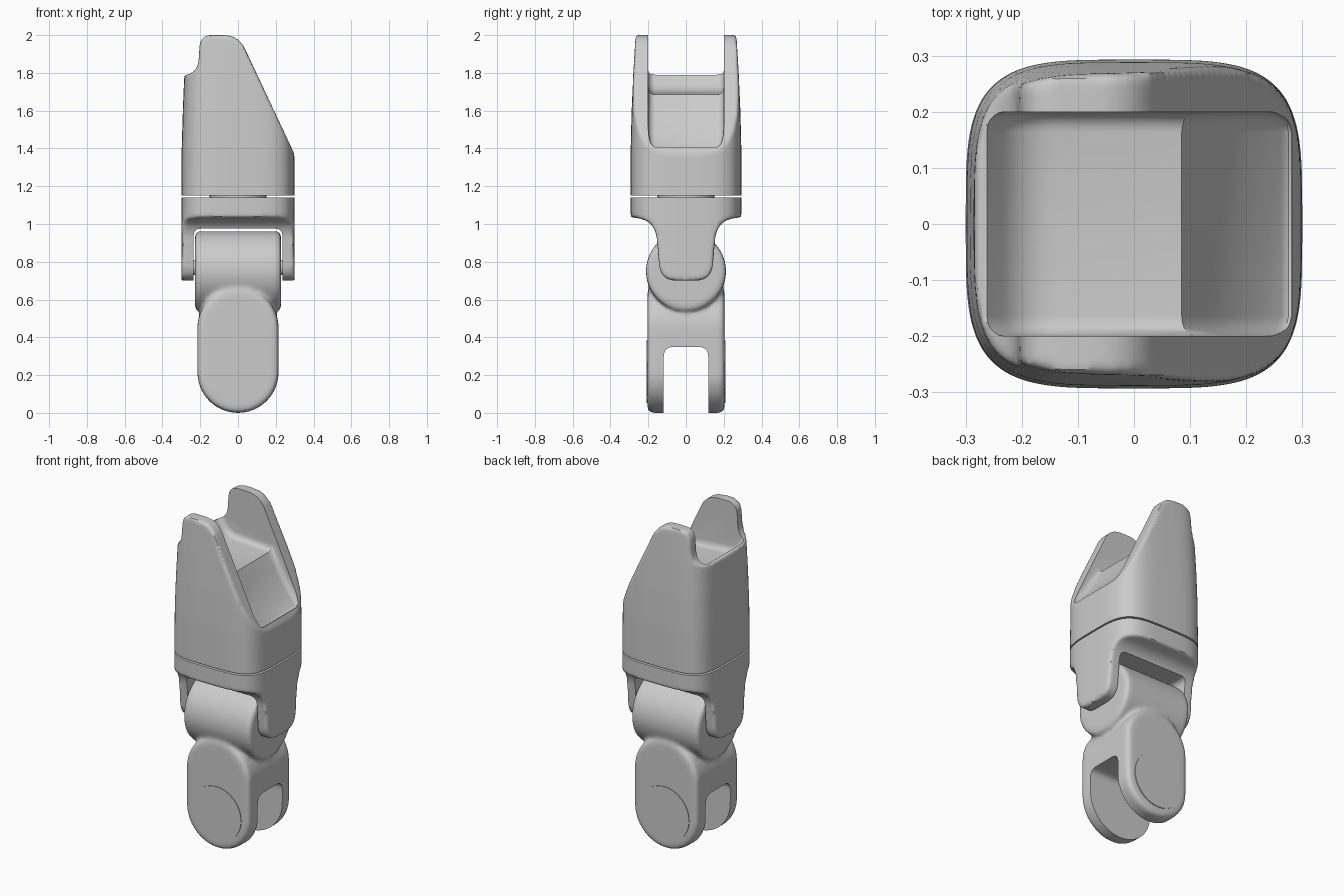
import bpy, bmesh
from math import cos, sin, pi, radians
from mathutils import Vector

if "Cube" in bpy.data.objects:
    bpy.data.objects.remove(bpy.data.objects["Cube"])

grey = bpy.data.materials.new("plain_grey")
grey.use_nodes = True
grey.diffuse_color = (0.6, 0.6, 0.6, 1)
grey.node_tree.nodes["Principled BSDF"].inputs["Base Color"].default_value = (0.6, 0.6, 0.6, 1)


def finish(name, bm):
    bmesh.ops.recalc_face_normals(bm, faces=bm.faces)
    me = bpy.data.meshes.new(name)
    bm.to_mesh(me)
    bm.free()
    me.materials.append(grey)
    ob = bpy.data.objects.new(name, me)
    bpy.context.collection.objects.link(ob)
    return ob


def rounded(points, steps=8):
    """Polygon from (a, b, corner size) with softened corners."""
    out = []
    for i, p in enumerate(points):
        c = Vector(p[:2])
        if len(p) < 3:
            out.append(c)
            continue
        a = c + (Vector(points[i - 1][:2]) - c).normalized() * p[2]
        b = c + (Vector(points[(i + 1) % len(points)][:2]) - c).normalized() * p[2]
        for k in range(steps + 1):
            t = k / steps
            out.append(a * (1 - t) ** 2 + c * 2 * t * (1 - t) + b * t * t)
    return out


def prism(name, outline, axis, half, centre=0):
    """Extrude an outline symmetrically along an axis."""
    bm = bmesh.new()
    rings = []
    for d in (centre - half, centre + half):
        place = {"x": lambda p: (d, p[0], p[1]), "y": lambda p: (p[0], d, p[1]),
                 "z": lambda p: (p[0], p[1], d)}[axis]
        rings.append([bm.verts.new(place(p)) for p in outline])
        bm.faces.new(rings[-1])
    n = len(outline)
    for i in range(n):
        j = (i + 1) % n
        bm.faces.new((rings[0][i], rings[0][j], rings[1][j], rings[1][i]))
    return finish(name, bm)


def column(name, levels, n=96):
    """Loft soft-square rings given as (z, half x, half y)."""
    bm = bmesh.new()
    soft = lambda v: (1 if v > 0 else -1) * abs(v) ** 0.5
    angles = [2 * pi * i / n for i in range(n)]
    rings = [[bm.verts.new((rx * soft(cos(a)), ry * soft(sin(a)), z)) for a in angles]
             for z, rx, ry in levels]
    for lo, hi in zip(rings, rings[1:]):
        for i in range(n):
            j = (i + 1) % n
            bm.faces.new((lo[i], lo[j], hi[j], hi[i]))
    bm.faces.new(rings[0])
    bm.faces.new(rings[-1])
    return finish(name, bm)


def circle(a, b, r, n=64):
    return [(a + r * cos(2 * pi * i / n), b + r * sin(2 * pi * i / n)) for i in range(n)]


def bake(ob):
    dg = bpy.context.evaluated_depsgraph_get()
    me = bpy.data.meshes.new_from_object(ob.evaluated_get(dg))
    ob.modifiers.clear()
    ob.data = me


def combine(ob, other, op):
    m = ob.modifiers.new(op, "BOOLEAN")
    m.operation, m.object, m.solver = op, other, "EXACT"
    bake(ob)
    bpy.data.objects.remove(other)


def bevel(ob, width, limit=60):
    m = ob.modifiers.new("bevel", "BEVEL")
    m.width, m.segments, m.angle_limit = width, 5, radians(limit)
    m.limit_method = "ANGLE"
    bake(ob)


def soften(ob, size, rounds):
    """Fillet every edge, inner and outer."""
    m = ob.modifiers.new("remesh", "REMESH")
    m.mode, m.voxel_size = "VOXEL", size
    s = ob.modifiers.new("smooth", "SMOOTH")
    s.factor, s.iterations = 0.5, rounds
    bake(ob)


def shade(ob, angle=35):
    bpy.ops.object.select_all(action="DESELECT")
    ob.select_set(True)
    bpy.context.view_layer.objects.active = ob
    bpy.ops.object.shade_smooth_by_angle(angle=radians(angle))


def box(name, z0, z1):
    return prism(name, [(-1, -1), (1, -1), (1, 1), (-1, 1)], "z", (z1 - z0) / 2, (z0 + z1) / 2)


# Upper cup: tapered column trimmed by its front outline
cup = column("upper_cup", [(1.05, .3, .293), (1.4, .298, .293), (1.6, .292, .288),
                           (1.8, .284, .279), (2.05, .272, .264)])
outline = rounded([(-.5, .9), (.52, .9), (.003, 2.0, .08), (-.2, 2.0, .06),
                   (-.213, 1.79, .08), (-.5, 1.785)])
combine(cup, prism("cup_outline", outline, "y", .5), "INTERSECT")
soften(cup, .01, 6)
combine(cup, box("cup_trim", .8, 1.15), "DIFFERENCE")

# Seat hollow between the two prongs
hollow = prism("hollow", rounded([(-.5, 2.4), (-.5, 1.79), (-.262, 1.79), (-.2, 1.70, .06),
                                  (.085, 1.685), (.17, 1.525, .08), (.285, 1.385), (.285, 2.4)]),
               "y", .2)
bevel(hollow, .045)
combine(cup, hollow, "DIFFERENCE")
shade(cup)

# Swivel peg between cup and yoke
shade(prism("swivel_peg", circle(0, 0, .15), "z", .03, 1.145))

# Yoke: side outline with two lugs, opened out in the middle
yoke = column("yoke", [(.6, .3, .293), (1.25, .3, .293)])
half = [(.135, .70, .085), (.155, .93), (.175, 1.02, .08), (.4, 1.05), (.4, 1.3)]
mirrored = [(-p[0],) + p[1:] for p in reversed(half)]
combine(yoke, prism("yoke_outline", rounded(half + mirrored), "x", .5), "INTERSECT")
soften(yoke, .01, 8)
combine(yoke, box("yoke_trim", 1.14, 1.4), "DIFFERENCE")
gap = rounded([(-.235, .5), (.235, .5), (.235, .975, .04), (-.235, .975, .04)])
combine(yoke, prism("yoke_gap", gap, "y", .5), "DIFFERENCE")
shade(yoke)

# Hinge pin hidden behind the yoke lugs
shade(prism("hinge_pin", circle(0, .77, .04), "x", .25))

# Link: hinge barrel blended into a round-ended fork
link = prism("fork_link", circle(0, .75, .212), "x", .228)
bevel(link, .02)
arc = [(.215 * cos(pi * i / 32), .215 * sin(pi * i / 32)) for i in range(33)]
stadium = [(x, .45 + z) for x, z in arc] + [(-x, .215 - z) for x, z in arc]
fork = prism("fork_body", stadium, "y", .204)
bevel(fork, .025)
combine(link, fork, "UNION")
soften(link, .01, 18)
slot = rounded([(-.118, -.2), (.118, -.2), (.118, .35, .055), (-.118, .35, .055)])
combine(link, prism("fork_slot", slot, "x", .5), "DIFFERENCE")
shade(link)

# Round caps on both fork faces
for side, name in ((-1, "front_cap"), (1, "back_cap")):
    shade(prism(name, circle(0, .217, .165), "y", .004, side * .204))
